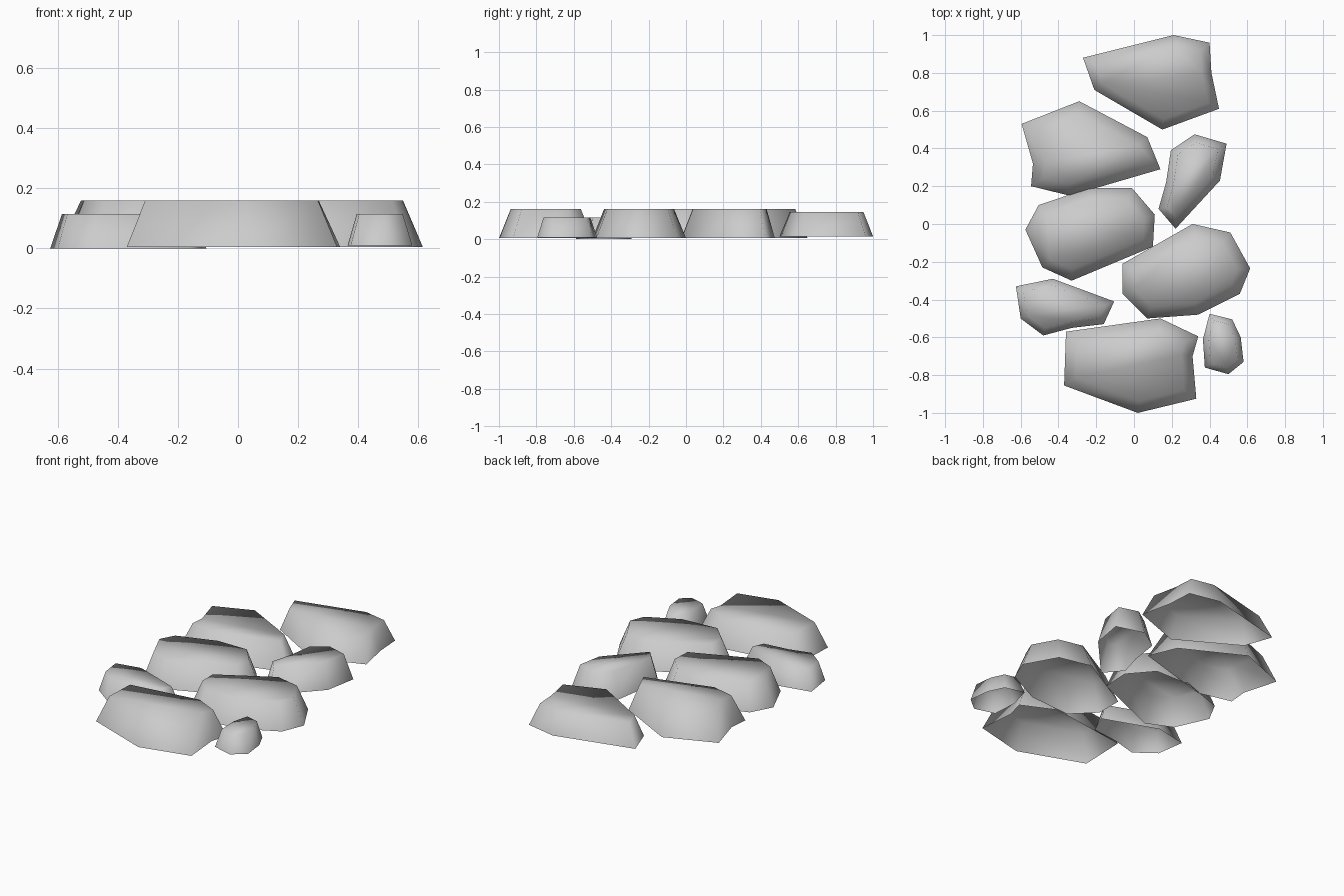
import bpy
import bmesh

cube = bpy.data.objects.get("Cube")
if cube:
    bpy.data.objects.remove(cube, do_unlink=True)

stone_grey = bpy.data.materials.new("stone_grey")
stone_grey.use_nodes = True
grey = (0.6, 0.6, 0.6, 1)
stone_grey.diffuse_color = grey
stone_grey.node_tree.nodes["Principled BSDF"].inputs["Base Color"].default_value = grey


def paving_stone(name, outline, bottom, top, bevel):
    """Open-bottomed slab: ground outline, sloped walls, flat inset top."""
    bm = bmesh.new()
    face = bm.faces.new([bm.verts.new((x, y, bottom)) for x, y in outline])
    face.normal_update()
    if face.normal.z < 0:
        face.normal_flip()
    bmesh.ops.inset_region(bm, faces=[face], thickness=bevel,
                           use_boundary=True, use_even_offset=True)
    for v in face.verts:
        v.co.z = top
    for f in bm.faces:
        f.smooth = True
    bm.normal_update()
    mesh = bpy.data.meshes.new(name)
    bm.to_mesh(mesh)
    bm.free()
    mesh.materials.append(stone_grey)
    obj = bpy.data.objects.new(name, mesh)
    bpy.context.collection.objects.link(obj)


# Large stones
paving_stone("back_stone",
             [(-.27, .88), (.21, 1), (.4, .96), (.41, .8), (.45, .61), (.15, .5), (-.21, .71)],
             .015, .145, .05)
paving_stone("back_right_stone",
             [(-.595, .53), (-.29, .65), (.07, .46), (.14, .29), (-.34, .15), (-.545, .2), (-.535, .32)],
             .005, .16, .06)
paving_stone("middle_right_stone",
             [(-.575, -.03), (-.505, .1), (-.24, .19), (-.01, .19), (.11, .05), (.1, -.12),
              (-.33, -.3), (-.485, -.23)],
             .005, .16, .055)
paving_stone("middle_left_stone",
             [(-.06, -.21), (.31, 0), (.51, -.045), (.615, -.235), (.56, -.37), (.34, -.48),
              (.07, -.5), (-.06, -.37)],
             .005, .16, .06)
paving_stone("front_stone",
             [(-.36, -.57), (.14, -.5), (.34, -.595), (.31, -.7), (.33, -.925), (.02, -1), (-.37, -.855)],
             .005, .16, .06)

# Small filler stones
paving_stone("back_left_stone",
             [(.195, .39), (.32, .475), (.49, .425), (.455, .23), (.22, -.025), (.13, .08), (.17, .22)],
             .005, .16, .04)
paving_stone("front_right_stone",
             [(-.625, -.33), (-.43, -.29), (-.105, -.41), (-.16, -.53), (-.33, -.55), (-.48, -.59), (-.6, -.5)],
             0, .115, .035)
paving_stone("front_left_stone",
             [(.4, -.475), (.52, -.505), (.565, -.6), (.58, -.73), (.5, -.795), (.375, -.76), (.365, -.61)],
             .01, .115, .03)
